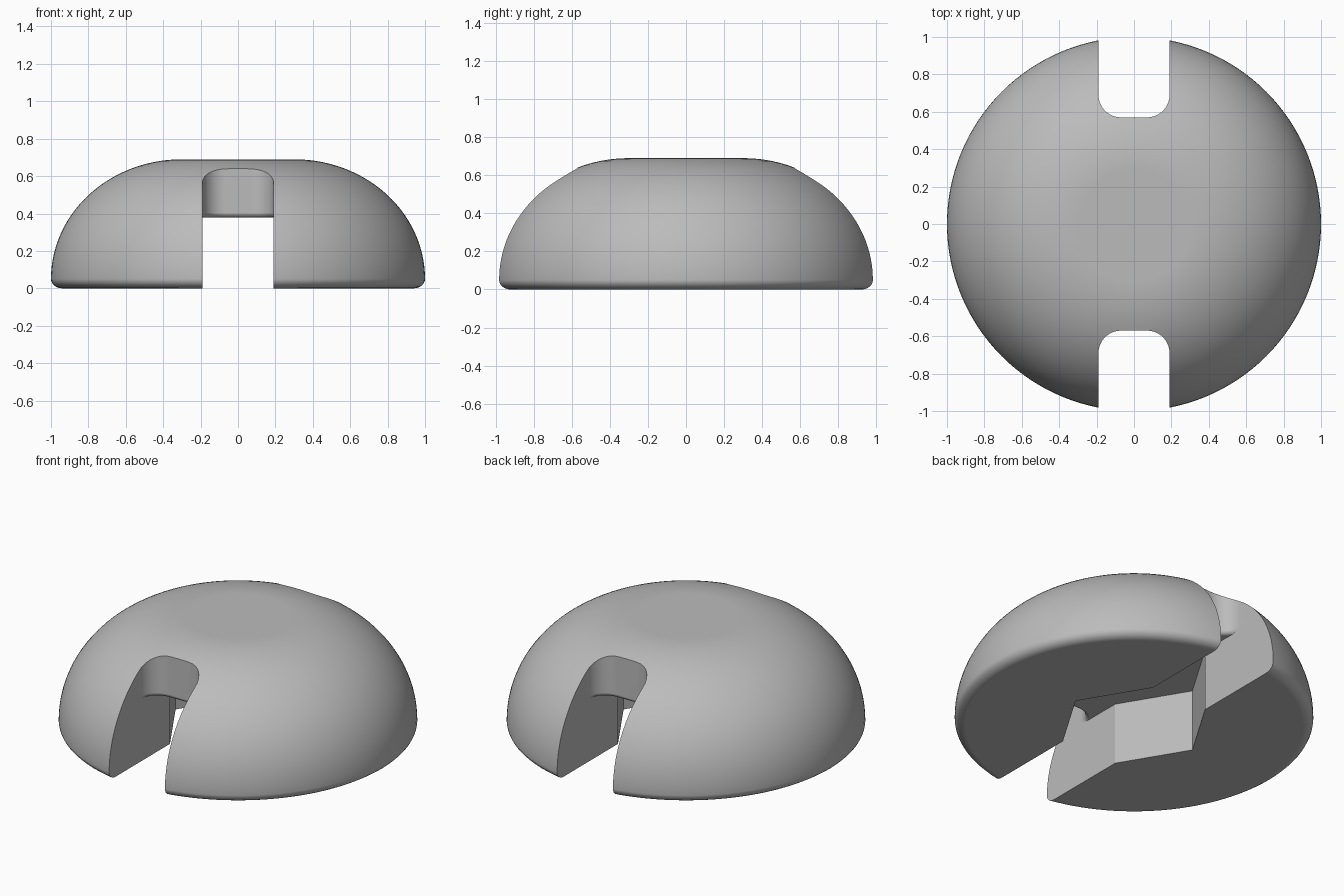
import bpy, bmesh, math

old = bpy.data.objects.get("Cube")
if old:
    bpy.data.objects.remove(old, do_unlink=True)

SLOT = 0.19        # half width of the slots and channel
ROOF = 0.38        # height of the channel ceiling
SLOT_END = 0.57    # distance of each slot end from the centre
CORNER = 0.12      # rounding of the slot ends in plan
LIP = 0.025        # rounding where slot end meets the ceiling

grey = bpy.data.materials.new("plain_grey")
grey.use_nodes = True
colour = (0.5, 0.5, 0.5, 1)
grey.diffuse_color = colour
grey.node_tree.nodes["Principled BSDF"].inputs["Base Color"].default_value = colour


def loft(name, rings):
    """Closed solid from equal-length rings of points, capped at both ends."""
    bm = bmesh.new()
    loops = [[bm.verts.new(p) for p in ring] for ring in rings]
    n = len(loops[0])
    for low, high in zip(loops, loops[1:]):
        for i in range(n):
            j = (i + 1) % n
            bm.faces.new((low[i], low[j], high[j], high[i]))
    bm.faces.new(loops[0][::-1])
    bm.faces.new(loops[-1])
    bmesh.ops.recalc_face_normals(bm, faces=bm.faces)
    mesh = bpy.data.meshes.new(name)
    bm.to_mesh(mesh)
    bm.free()
    obj = bpy.data.objects.new(name, mesh)
    obj.data.materials.append(grey)
    bpy.context.collection.objects.link(obj)
    return obj


def arc(cx, cy, rx, ry, start, end, steps):
    angles = [math.radians(start + (end - start) * i / steps) for i in range(steps + 1)]
    return [(cx + rx * math.cos(a), cy + ry * math.sin(a)) for a in angles]


# Domed body: rounded rim, elliptical shoulder and flat top
profile = arc(0.94, 0.05, 0.06, 0.05, -90, 0, 6) + arc(0.3, 0.05, 0.7, 0.64, 0, 90, 28)[1:]
SIDES = 128
body = loft("domed_body", [
    [(r * math.cos(math.tau * i / SIDES), r * math.sin(math.tau * i / SIDES), z) for i in range(SIDES)]
    for r, z in profile])

# Channel through the underside, widening to a six-sided pocket in the middle
side = [(SLOT, -1.2), (SLOT, -0.39), (0.425, 0), (SLOT, 0.39), (SLOT, 1.2)]
outline = side + [(-x, -y) for x, y in side]
channel = loft("channel_cutter", [[(x, y, z) for x, y in outline] for z in (-0.1, ROOF)])


def slot_ring(spread, z, turn):
    """Plan outline of one slot, its rounded end pushed inward by spread."""
    r = CORNER + spread
    cx, cy = SLOT - CORNER, -SLOT_END - CORNER
    half = [(SLOT, -1.2)] + [(min(x, SLOT), y) for x, y in arc(cx, cy, r, r, 0, 90, 10)]
    ring = half + [(-x, y) for x, y in reversed(half)]
    return [(x * turn, y * turn, z) for x, y in ring]


# Slot cutters for front and back, flared at the ceiling to round the lip
levels = [(LIP, 0.25)]
levels += [(LIP * (1 - math.sin(a)), ROOF + LIP * (1 - math.cos(a)))
           for a in (math.pi / 2 * i / 5 for i in range(6))]
levels += [(0, 1)]
cutters = [channel]
for name, turn in (("front_slot_cutter", 1), ("back_slot_cutter", -1)):
    cutters.append(loft(name, [slot_ring(s, z, turn) for s, z in levels]))

# Cut the body, then drop the cutters
bpy.context.view_layer.objects.active = body
for cutter in cutters:
    mod = body.modifiers.new("cut", "BOOLEAN")
    mod.operation = "DIFFERENCE"
    mod.solver = "EXACT"
    mod.object = cutter
    bpy.ops.object.modifier_apply(modifier=mod.name)
    bpy.data.objects.remove(cutter, do_unlink=True)

# Smooth dome with crisp cut edges
bpy.ops.object.select_all(action="DESELECT")
body.select_set(True)
bpy.ops.object.shade_smooth_by_angle(angle=math.radians(28))
weighted = body.modifiers.new("weighted_normals", "WEIGHTED_NORMAL")
weighted.keep_sharp = True
